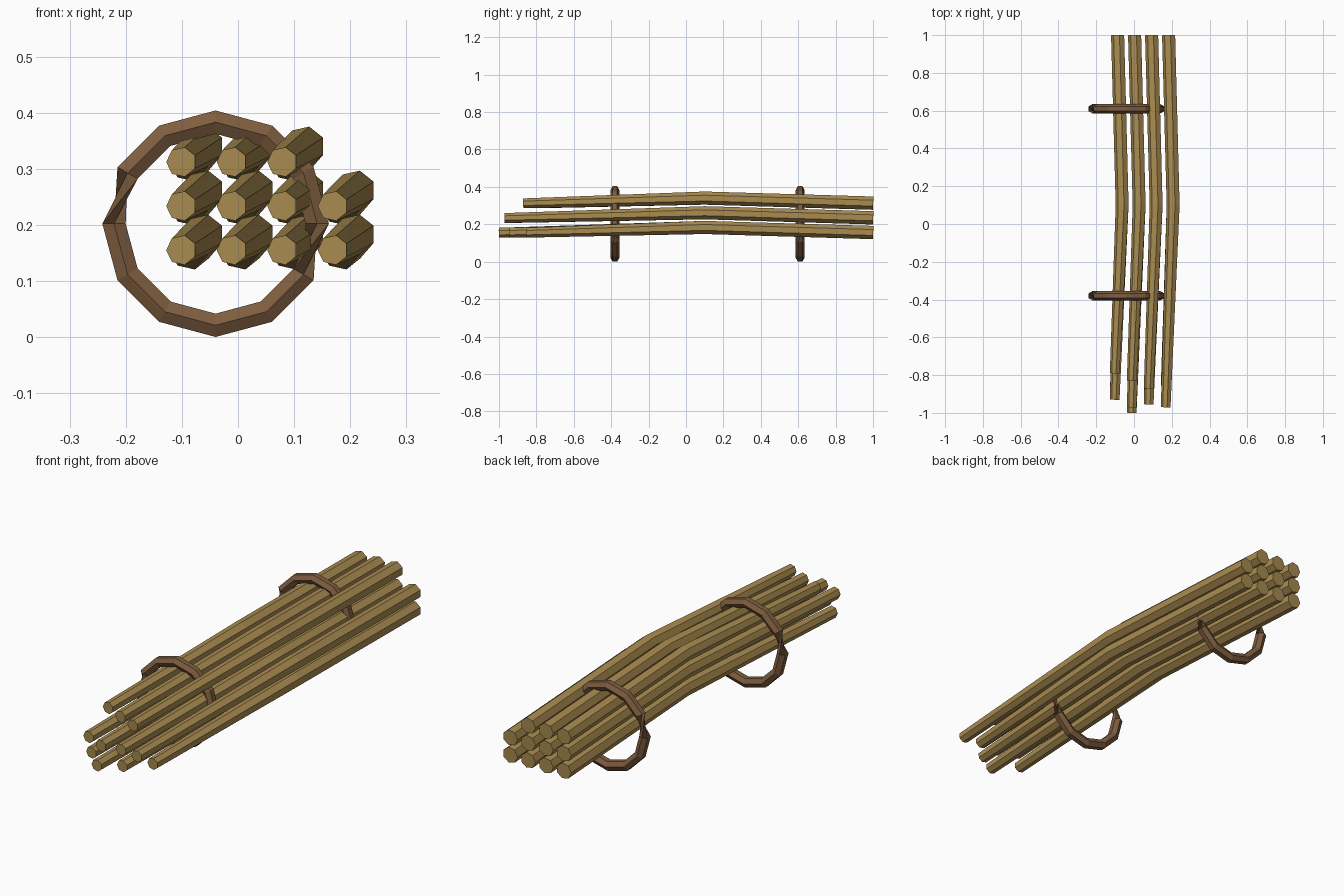
import bpy, bmesh, math
from mathutils import Vector

if "Cube" in bpy.data.objects:
    bpy.data.objects.remove(bpy.data.objects["Cube"])


def material(name, color):
    m = bpy.data.materials.new(name)
    m.diffuse_color = (*color, 1)
    m.use_nodes = True
    m.node_tree.nodes["Principled BSDF"].inputs["Base Color"].default_value = m.diffuse_color
    return m


def tube(name, path, radii, sides, mat, closed=False):
    """Low-poly tube swept along a path, with a z-up frame at each point."""
    pts = [Vector(p) for p in path]
    n = len(pts)
    bm = bmesh.new()
    loops = []
    for i, p in enumerate(pts):
        a = pts[(i - 1) % n] if closed else pts[max(i - 1, 0)]
        b = pts[(i + 1) % n] if closed else pts[min(i + 1, n - 1)]
        t = (b - a).normalized()
        ref = Vector((1, 0, 0)) if abs(t.z) > 0.95 else Vector((0, 0, 1))
        u = ref.cross(t).normalized()
        v = t.cross(u)
        angles = [2 * math.pi * k / sides for k in range(sides)]
        loops.append([bm.verts.new(p + (u * math.cos(w) + v * math.sin(w)) * radii[i])
                      for w in angles])
    for i in range(n if closed else n - 1):
        a, b = loops[i], loops[(i + 1) % n]
        for k in range(sides):
            j = (k + 1) % sides
            bm.faces.new((a[k], a[j], b[j], b[k]))
    if not closed:
        bm.faces.new(loops[0][::-1])
        bm.faces.new(loops[-1])
    bmesh.ops.recalc_face_normals(bm, faces=bm.faces)
    mesh = bpy.data.meshes.new(name)
    bm.to_mesh(mesh)
    bm.free()
    mesh.materials.append(mat)
    obj = bpy.data.objects.new(name, mesh)
    bpy.context.collection.objects.link(obj)
    return obj


wood = material("stick_wood", (0.40, 0.26, 0.08))
bark = material("binding_bark", (0.21, 0.11, 0.05))

# Bent sticks: staggered front ends, per row from bottom to top
front_ends = [
    [-0.91, -1.0, -0.945, -0.855],
    [-0.93, -0.97, -0.955, -0.97],
    [-0.79, -0.83, -0.87],
]
for row, ends in enumerate(front_ends):
    for col, y in enumerate(ends):
        x, z = -0.101 + 0.09 * col, 0.155 + 0.0785 * row
        tube(f"stick_{row + 1}_{col + 1}",
             [(x, y, z), (x + 0.04, 0.1, z + 0.028), (x + 0.016, 1.0, z + 0.001)],
             [0.027, 0.036, 0.0365], 7, wood)

# Two twelve-sided binding hoops
for name, y in (("front_binding", -0.38), ("back_binding", 0.61)):
    ring = [(-0.04 + 0.181 * math.cos(math.tau * i / 12), y,
             0.202 + 0.181 * math.sin(math.tau * i / 12)) for i in range(12)]
    tube(name, ring, [0.024] * 12, 6, bark, closed=True)
